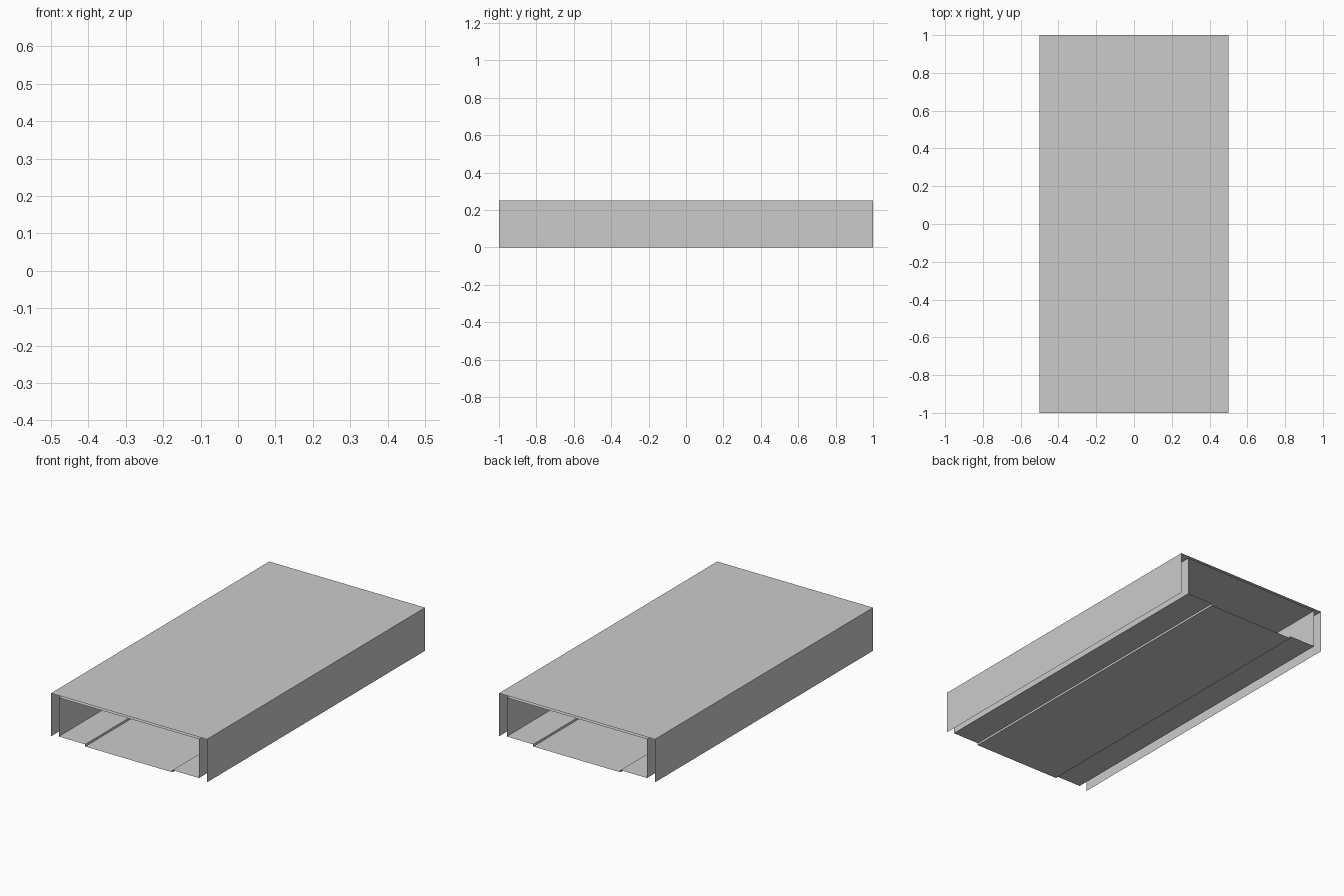
import bpy

if "Cube" in bpy.data.objects:
    bpy.data.objects.remove(bpy.data.objects["Cube"])


def extruded_sheet(name, profile, closed):
    """Sweep an x-z profile along y as a thin single-surface sheet."""
    n = len(profile)
    verts = [(x, y, z) for y in (-1, 1) for x, z in profile]
    count = n if closed else n - 1
    faces = [(i, (i + 1) % n, (i + 1) % n + n, i + n) for i in range(count)]
    mesh = bpy.data.meshes.new(name)
    mesh.from_pydata(verts, [], faces)
    obj = bpy.data.objects.new(name, mesh)
    bpy.context.collection.objects.link(obj)
    return obj


def mirrored(half):
    """Complete a right-half profile with its left half."""
    return half + [(-x, z) for x, z in reversed(half)]


# Outer cover: top and two side walls, open below and at both ends
extruded_sheet("outer_cover", mirrored([(0.5, 0.0), (0.5, 0.25)]), False)

# Inner duct: closed tube with a stepped-down floor panel
extruded_sheet("inner_duct", mirrored(
    [(0.28, 0.0), (0.28, 0.0125), (0.45, 0.0125), (0.45, 0.2375)]), True)
